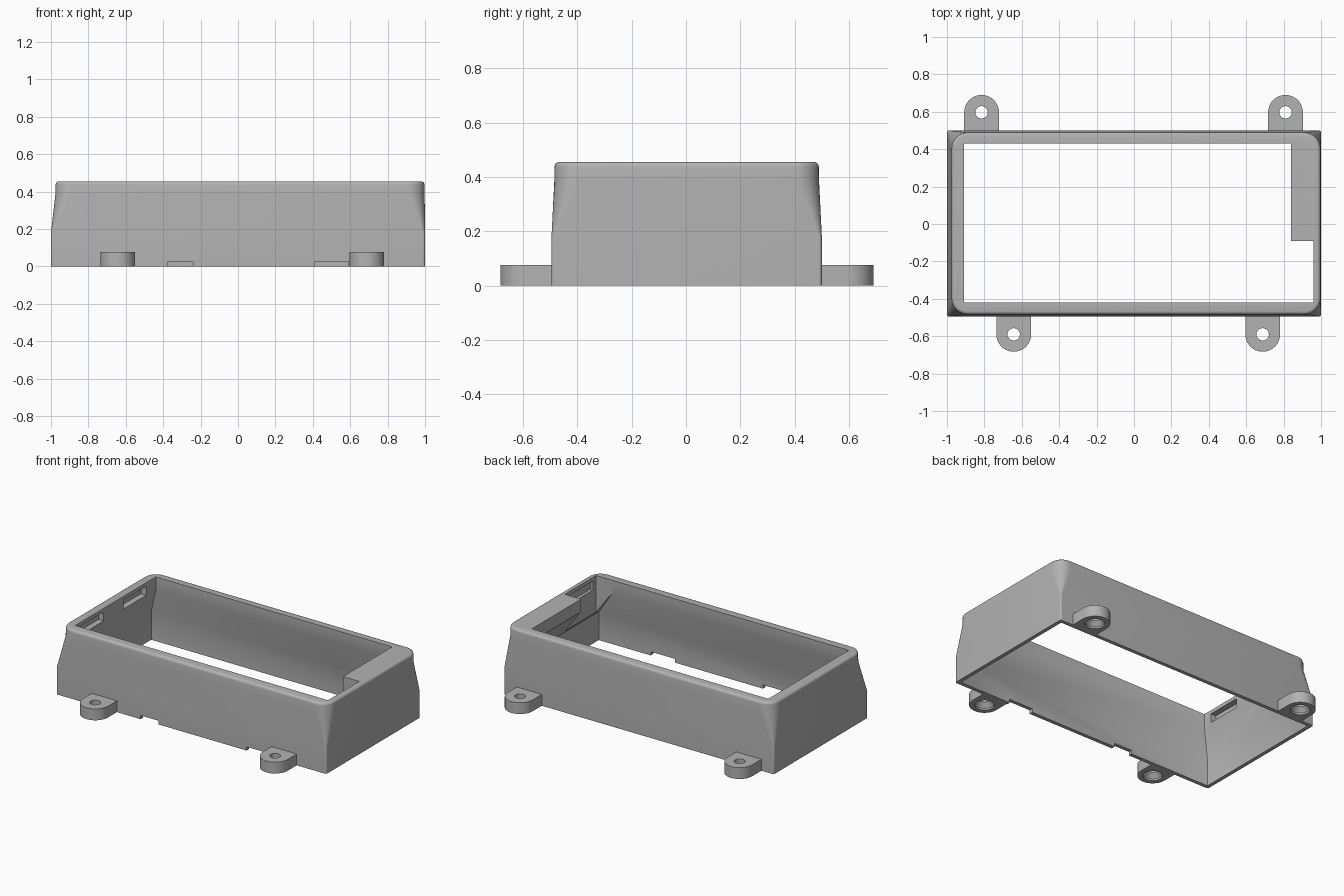
import bpy, bmesh, math

cube = bpy.data.objects.get("Cube")
if cube:
    bpy.data.objects.remove(cube, do_unlink=True)

grey = bpy.data.materials.new("plain_grey")
grey.use_nodes = True
grey.diffuse_color = (0.45, 0.45, 0.45, 1)
grey.node_tree.nodes["Principled BSDF"].inputs["Base Color"].default_value = (0.45, 0.45, 0.45, 1)


def rounded_rect(x0, x1, y0, y1, r, steps=8):
    pts = []
    corners = [(x1 - r, y1 - r), (x0 + r, y1 - r), (x0 + r, y0 + r), (x1 - r, y0 + r)]
    for q, (cx, cy) in enumerate(corners):
        for i in range(steps + 1):
            a = (q + i / steps) * math.pi / 2
            pts.append((cx + r * math.cos(a), cy + r * math.sin(a)))
    return pts


def loft(name, sections):
    """Closed solid through (z, outline) sections."""
    bm = bmesh.new()
    rings = [[bm.verts.new((x, y, z)) for x, y in pts] for z, pts in sections]
    n = len(rings[0])
    for low, high in zip(rings, rings[1:]):
        for i in range(n):
            j = (i + 1) % n
            bm.faces.new((low[i], low[j], high[j], high[i]))
    bm.faces.new(rings[0][::-1])
    bm.faces.new(rings[-1])
    bmesh.ops.recalc_face_normals(bm, faces=bm.faces)
    mesh = bpy.data.meshes.new(name)
    bm.to_mesh(mesh)
    bm.free()
    mesh.materials.append(grey)
    obj = bpy.data.objects.new(name, mesh)
    bpy.context.collection.objects.link(obj)
    return obj


def box(name, x0, x1, y0, y1, z0, z1):
    pts = [(x0, y0), (x1, y0), (x1, y1), (x0, y1)]
    return loft(name, [(z0, pts), (z1, pts)])


def cut(target, cutter):
    bpy.context.view_layer.objects.active = target
    mod = target.modifiers.new("cut", "BOOLEAN")
    mod.operation = "DIFFERENCE"
    mod.solver = "EXACT"
    mod.object = cutter
    bpy.ops.object.modifier_apply(modifier=mod.name)
    bpy.data.objects.remove(cutter, do_unlink=True)


def smooth(obj):
    bpy.ops.object.select_all(action="DESELECT")
    obj.select_set(True)
    bpy.context.view_layer.objects.active = obj
    bpy.ops.object.shade_smooth_by_angle(angle=math.radians(30))


# Outer shell: square base, tapering to rounded corners and a filleted rim
sections = [(0, rounded_rect(-1, 1, -0.495, 0.5, 0.012)),
            (0.18, rounded_rect(-1, 1, -0.495, 0.5, 0.012)),
            (0.38, rounded_rect(-0.977, 0.998, -0.485, 0.49, 0.085))]
for i in range(5):
    a = i * math.pi / 8
    d = 0.018 * (1 - math.cos(a))
    sections.append((0.437 + 0.018 * math.sin(a),
                     rounded_rect(-0.975 + d, 0.997 - d, -0.484 + d, 0.489 - d, 0.085 - d)))
shell = loft("shell", sections)

# Hollow inside: straight walls, sloping in to the window opening
wide = rounded_rect(-0.975, 0.975, -0.47, 0.475, 0.005, 2)
narrow = rounded_rect(-0.91, 0.84, -0.42, 0.43, 0.005, 2)
cut(shell, loft("hollow", [(-0.1, wide), (0.19, wide), (0.37, narrow), (0.6, narrow)]))

# Step in the opening, then slots in the end walls
cut(shell, box("step_cutter", 0.7, 0.96, -0.42, -0.09, 0.1, 0.6))
for y in (-0.24, 0.21):
    cut(shell, box("slot_cutter", -0.95, -0.85, y - 0.12, y + 0.12, 0.37, 0.43))
cut(shell, box("slot_cutter", 0.9, 0.98, -0.39, -0.12, 0.37, 0.43))

# Shallow openings along the lower front edge
for x0, x1 in ((-0.375, -0.24), (0.41, 0.59)):
    cut(shell, box("edge_cutter", x0, x1, -0.6, -0.4, -0.05, 0.025))
smooth(shell)


# Mounting lugs with countersunk screw holes
def circle(cx, cy, r, n=32):
    return [(cx + r * math.cos(i * math.tau / n), cy + r * math.sin(i * math.tau / n)) for i in range(n)]


def lug(name, x, y, side):
    r = 0.093
    pts = [(x + r * math.cos(i * math.pi / 20), y + side * r * math.sin(i * math.pi / 20)) for i in range(21)]
    pts += [(x - r, side * 0.485), (x + r, side * 0.485)]
    obj = loft(name, [(0, pts), (0.076, pts)])
    cut(obj, loft("hole", [(-0.02, circle(x, y, 0.06)), (0.012, circle(x, y, 0.06)),
                           (0.042, circle(x, y, 0.033)), (0.1, circle(x, y, 0.033))]))
    smooth(obj)


lug("back_right_lug", -0.815, 0.597, 1)
lug("back_left_lug", 0.81, 0.597, 1)
lug("front_right_lug", -0.643, -0.59, -1)
lug("front_left_lug", 0.688, -0.59, -1)
